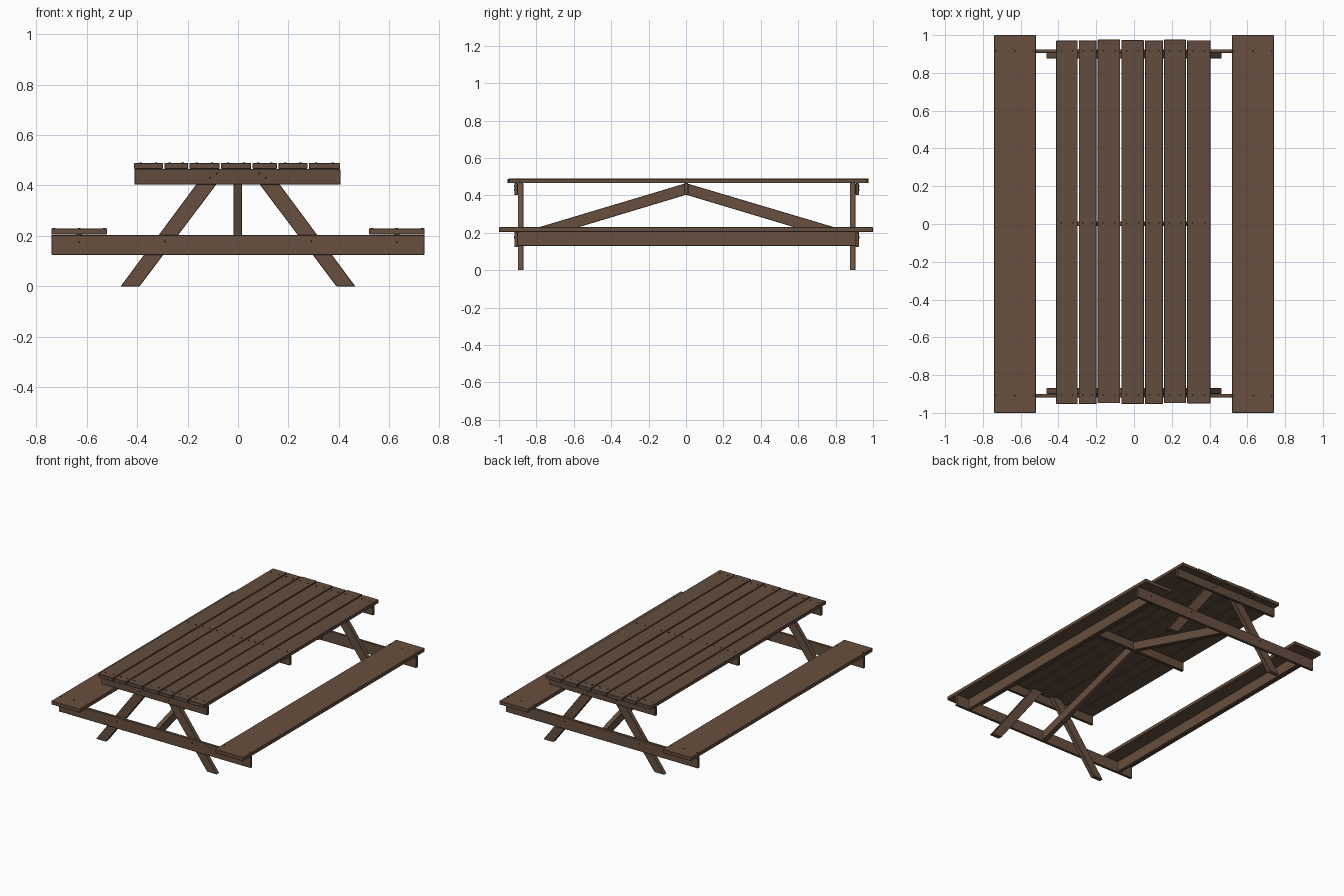
import bpy
import bmesh
import random
from mathutils import Matrix, Vector

random.seed(4)

cube = bpy.data.objects.get("Cube")
if cube:
    bpy.data.objects.remove(cube, do_unlink=True)


def material(name, rgb):
    mat = bpy.data.materials.new(name)
    mat.use_nodes = True
    mat.diffuse_color = (*rgb, 1)
    mat.node_tree.nodes["Principled BSDF"].inputs["Base Color"].default_value = (*rgb, 1)
    return mat


TABLE_WOOD = material("table brown wood", (0.125, 0.073, 0.047))
BENCH_WOOD = material("bench brown wood", (0.138, 0.080, 0.050))
NAIL = material("dark nail", (0.025, 0.018, 0.014))


def finish(bm, name, mat):
    bmesh.ops.recalc_face_normals(bm, faces=bm.faces)
    mesh = bpy.data.meshes.new(name)
    bm.to_mesh(mesh)
    bm.free()
    mesh.materials.append(mat)
    obj = bpy.data.objects.new(name, mesh)
    bpy.context.collection.objects.link(obj)
    return obj


def soften(obj):
    bevel = obj.modifiers.new("worn edges", "BEVEL")
    bevel.width = 0.002
    bevel.segments = 1


def board(name, lo, hi, mat):
    """Straight board between two opposite corners."""
    lo, hi = Vector(lo), Vector(hi)
    bm = bmesh.new()
    bmesh.ops.create_cube(bm, size=1)
    for v in bm.verts:
        v.co = Vector([c * s for c, s in zip(v.co, hi - lo)]) + (lo + hi) / 2
    obj = finish(bm, name, mat)
    soften(obj)
    return obj


def slanted(name, profile, offset, thickness, along, mat):
    """Board with a side profile, extruded along x or y."""
    bm = bmesh.new()
    if along == "y":
        points = [(a, offset, b) for a, b in profile]
        push = Vector((0, thickness, 0))
    else:
        points = [(offset, a, b) for a, b in profile]
        push = Vector((thickness, 0, 0))
    face = bm.faces.new([bm.verts.new(p) for p in points])
    extruded = bmesh.ops.extrude_face_region(bm, geom=[face])["geom"]
    bmesh.ops.translate(bm, vec=push, verts=[g for g in extruded if isinstance(g, bmesh.types.BMVert)])
    obj = finish(bm, name, mat)
    soften(obj)


# Table top planks with slightly uneven ends and heights
edges = [-0.415, -0.295, -0.195, -0.07, 0.055, 0.157, 0.278, 0.407]
GAP = 0.003
for i, (a, b) in enumerate(zip(edges, edges[1:])):
    front = -0.951 + random.uniform(-0.003, 0.003)
    back = 0.974 + random.uniform(-0.003, 0.003)
    top = 0.489 + random.uniform(-0.001, 0.001)
    board(f"top_plank_{i + 1}", (a + GAP, front, 0.465), (b - GAP, back, top), TABLE_WOOD)

# Benches with a stiffening rail beneath
for side, s in (("left", 1), ("right", -1)):
    board(f"{side}_bench_seat", (s * 0.63 - 0.11, -1, 0.205), (s * 0.63 + 0.11, 1, 0.23), BENCH_WOOD)
    board(f"{side}_bench_rail", (s * 0.63 - 0.012, -0.9, 0.13), (s * 0.63 + 0.012, 0.907, 0.205), BENCH_WOOD)

# End frames: crossbar and cleat outside, splayed legs inside
LEG = [(0.39, 0), (0.465, 0), (0.12, 0.465), (0.04, 0.465)]
for end, inner, e in (("front", -0.899, -1), ("back", 0.906, 1)):
    y0, y1 = sorted((inner, inner + e * 0.019))
    board(f"{end}_crossbar", (-0.74, y0, 0.125), (0.74, y1, 0.204), BENCH_WOOD)
    board(f"{end}_top_cleat", (-0.411, y0, 0.403), (0.406, y1, 0.465), TABLE_WOOD)
    for side, s in (("left", 1), ("right", -1)):
        slanted(f"{end}_{side}_leg", [(s * x, z) for x, z in LEG], inner, -e * 0.03, "y", BENCH_WOOD)

# Middle cleat and the diagonal braces running to the crossbars
board("middle_top_cleat", (-0.411, -0.01, 0.403), (0.406, 0.012, 0.465), TABLE_WOOD)
for end, y in (("front", -0.899), ("back", 0.906)):
    start = 0.012 if y > 0 else -0.01
    brace = [(start, 0.462), (start, 0.4), (y, 0.132), (y, 0.196)]
    slanted(f"{end}_diagonal_brace", brace, -0.018, 0.034, "x", BENCH_WOOD)

# Nail heads
spots = []
for a, b in zip(edges, edges[1:]):
    for t in (0.25, 0.75):
        for y in (-0.905, 0.005, 0.917):
            spots.append(((a + (b - a) * t, y, 0.4895), "Z"))
for s in (-1, 1):
    for y in (-0.908, 0.916):
        for dx in (-0.1, 0, 0.1):
            spots.append(((s * 0.63 + dx, y, 0.23), "Z"))
    for y in (-0.918, 0.925):
        for x, z in ((0.63, 0.175), (0.29, 0.178), (0.085, 0.448), (0.11, 0.43)):
            spots.append(((s * x, y, z), "X"))
bm = bmesh.new()
for place, axis in spots:
    turn = Matrix.Rotation(1.5708, 4, "X") if axis == "X" else Matrix()
    bmesh.ops.create_cone(bm, cap_ends=True, segments=8, radius1=0.005, radius2=0.005,
                          depth=0.004, matrix=Matrix.Translation(place) @ turn)
finish(bm, "nail_heads", NAIL)
